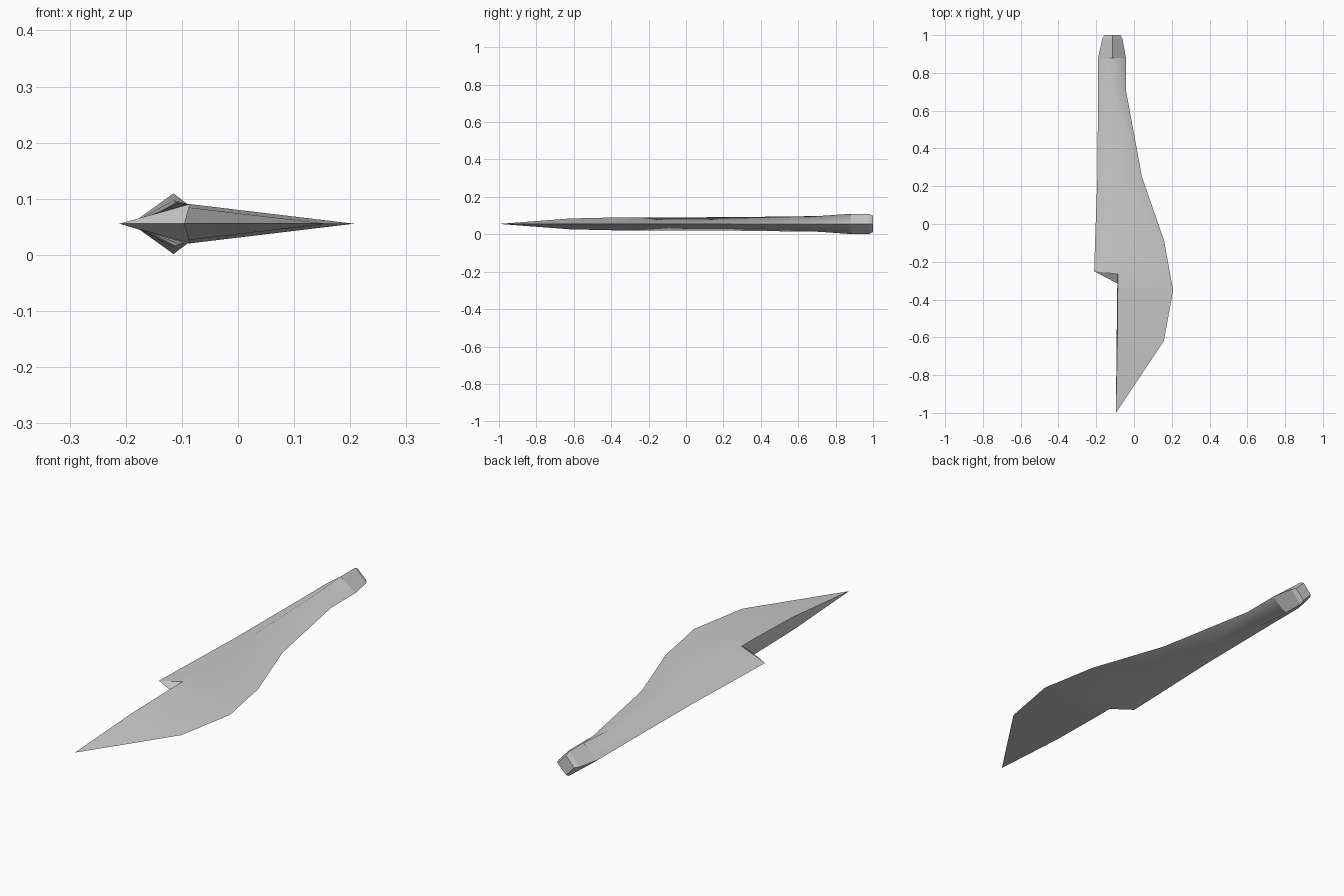
import bpy
import bmesh

cube = bpy.data.objects.get("Cube")
if cube:
    bpy.data.objects.remove(cube, do_unlink=True)

MID = 0.0555  # height of the cutting edge plane

# One plain steel colour
steel = bpy.data.materials.new("grey steel")
steel.use_nodes = True
grey = (0.6, 0.6, 0.6, 1.0)
steel.diffuse_color = grey
steel.node_tree.nodes["Principled BSDF"].inputs["Base Color"].default_value = grey

# Diamond sections: y, back edge x, back edge y, ridge x, cutting edge x, half height
sections = [
    (1.00, -0.155, 1.00, -0.115, -0.072, 0.043),
    (0.98, -0.168, 0.98, -0.115, -0.061, 0.054),
    (0.88, -0.190, 0.88, -0.115, -0.043, 0.054),
    (0.71, -0.190, 0.71, -0.115, -0.043, 0.042),
    (0.25, -0.194, 0.25, -0.105, 0.042, 0.036),
    (-0.09, -0.206, -0.09, -0.093, 0.160, 0.035),
    (-0.265, -0.211, -0.25, -0.086, 0.191, 0.035),
    # same section after the notch, the back edge becomes the spine
    (-0.265, -0.088, -0.315, -0.086, 0.191, 0.035),
    (-0.35, -0.089, -0.35, -0.086, 0.207, 0.035),
    (-0.62, -0.092, -0.62, -0.088, 0.158, 0.029),
    (-1.00, -0.096, -1.00, -0.096, -0.096, 0.0),
]

# Loft the sections into the blade
bm = bmesh.new()
rings = []
for y, back_x, back_y, ridge_x, edge_x, h in sections:
    points = [(back_x, back_y, MID), (ridge_x, y, MID + h),
              (edge_x, y, MID), (ridge_x, y, MID - h)]
    rings.append([bm.verts.new(p) for p in points])
for a, b in zip(rings, rings[1:]):
    for i in range(4):
        j = (i + 1) % 4
        bm.faces.new((a[i], a[j], b[j], b[i]))
bm.faces.new(rings[0])
bmesh.ops.remove_doubles(bm, verts=bm.verts, dist=0.0005)
bmesh.ops.recalc_face_normals(bm, faces=bm.faces)

# Soft ridge on the body; flat butt, notch and spine
for f in bm.faces:
    f.normal_update()
    flat = (f.calc_center_median().y > 0.88 or f.normal.x < -0.85
            or f.normal.y < -0.4)
    f.smooth = not flat
for e in bm.edges:
    outline = all(abs(v.co.z - MID) < 0.001 for v in e.verts)
    e.smooth = not outline and all(f.smooth for f in e.link_faces)

mesh = bpy.data.meshes.new("blade")
bm.to_mesh(mesh)
bm.free()
mesh.materials.append(steel)
blade = bpy.data.objects.new("blade", mesh)
bpy.context.collection.objects.link(blade)
